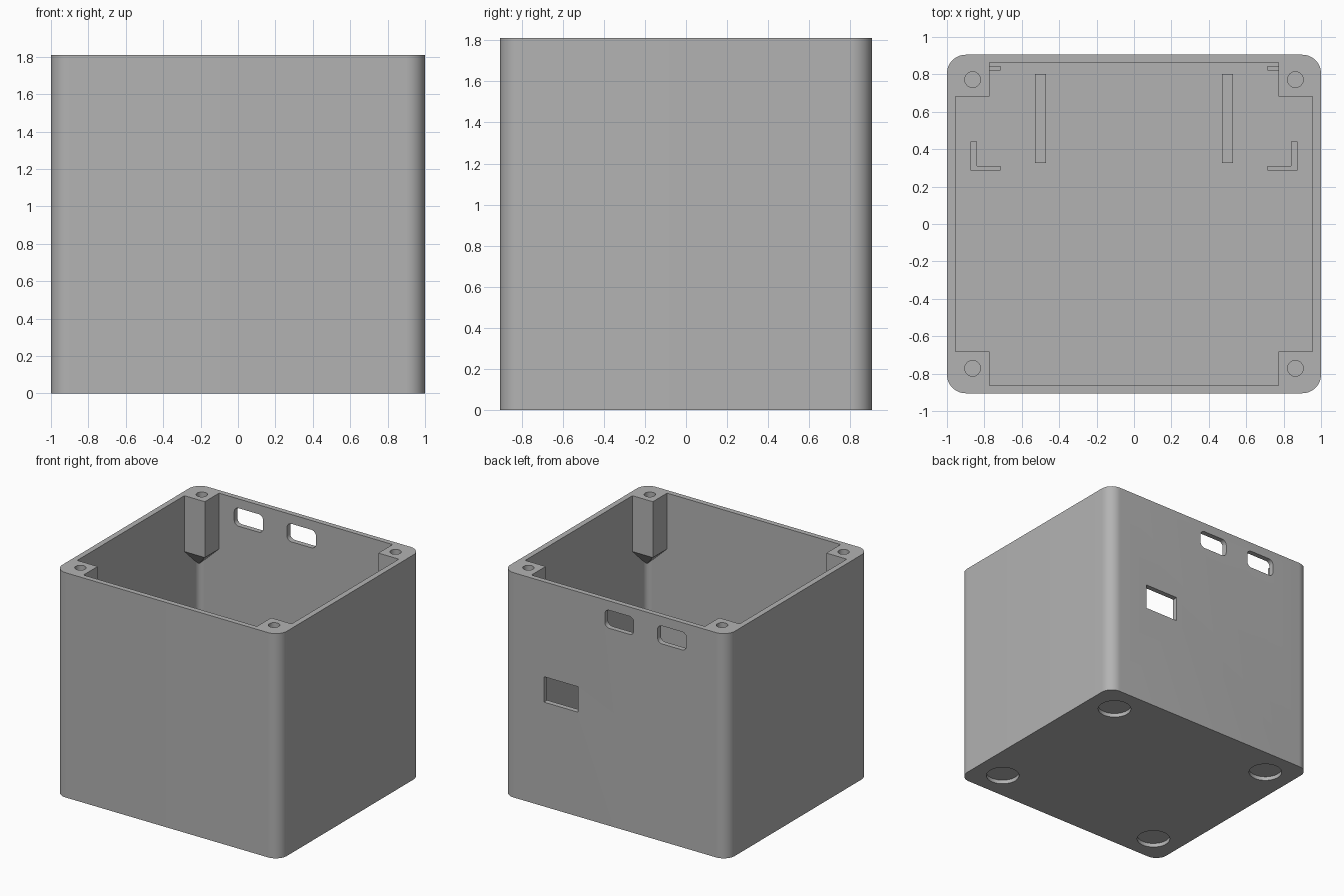
import bpy, bmesh, math
from mathutils import Matrix, Vector

default = bpy.data.objects.get("Cube")
if default:
    bpy.data.objects.remove(default, do_unlink=True)

HALF_X, HALF_Y, HEIGHT = 1.0, 0.905, 1.81
IN_X, IN_Y, FLOOR = 0.955, 0.863, 0.065
CORNERS = [(sx, sy) for sx in (-1, 1) for sy in (-1, 1)]

grey = bpy.data.materials.new("light_grey_plastic")
grey.use_nodes = True
grey.diffuse_color = (0.45, 0.45, 0.45, 1)
grey.node_tree.nodes["Principled BSDF"].inputs["Base Color"].default_value = grey.diffuse_color


def make(name, bm):
    bmesh.ops.recalc_face_normals(bm, faces=bm.faces)
    mesh = bpy.data.meshes.new(name)
    bm.to_mesh(mesh)
    bm.free()
    mesh.materials.append(grey)
    obj = bpy.data.objects.new(name, mesh)
    bpy.context.collection.objects.link(obj)
    return obj


def prism(name, x0, x1, y0, y1, z0, z1, radius=0, axis="Z", steps=12):
    """Box whose edges along one axis may be rounded."""
    bm = bmesh.new()
    size = Vector((x1 - x0, y1 - y0, z1 - z0))
    centre = Vector((x0 + x1, y0 + y1, z0 + z1)) / 2
    bmesh.ops.create_cube(bm, size=1, matrix=Matrix.Translation(centre) @ Matrix.Diagonal((*size, 1)))
    if radius:
        i = "XYZ".index(axis)
        edges = [e for e in bm.edges
                 if abs(e.verts[0].co[i] - e.verts[1].co[i]) > size[i] / 2]
        bmesh.ops.bevel(bm, geom=edges, offset=radius, segments=steps,
                        profile=0.5, affect="EDGES")
    return make(name, bm)


def cylinder(name, x, y, z0, z1, radius):
    bm = bmesh.new()
    bmesh.ops.create_cone(bm, cap_ends=True, segments=40, radius1=radius, radius2=radius,
                          depth=z1 - z0, matrix=Matrix.Translation((x, y, (z0 + z1) / 2)))
    return make(name, bm)


def corner_post(sx, sy):
    """Square post with an underside tapering into the wall corner."""
    bm = bmesh.new()
    for x in (0.773, 0.965):
        for y in (0.682, 0.873):
            outer = x > 0.9 and y > 0.8
            for z in (1.18 if outer else 1.36, 2.0):
                bm.verts.new((x * sx, y * sy, z))
    bmesh.ops.convex_hull(bm, input=bm.verts)
    return make("post_helper", bm)


def combine(target, tools, operation):
    """Apply booleans and remove the helper solids."""
    for tool in tools:
        mod = target.modifiers.new("cut", "BOOLEAN")
        mod.operation, mod.object, mod.solver = operation, tool, "EXACT"
    graph = bpy.context.evaluated_depsgraph_get()
    graph.update()
    result = bpy.data.meshes.new_from_object(target.evaluated_get(graph))
    target.modifiers.clear()
    target.data = result
    for tool in tools:
        bpy.data.objects.remove(tool, do_unlink=True)


# Open box with the corner posts left standing in the cavity
case = prism("case_body", -HALF_X, HALF_X, -HALF_Y, HALF_Y, 0, HEIGHT, 0.1)
cavity = prism("cavity_helper", -IN_X, IN_X, -IN_Y, IN_Y, FLOOR, 1.9, 0.05)
combine(cavity, [corner_post(sx, sy) for sx, sy in CORNERS], "DIFFERENCE")
combine(case, [cavity], "DIFFERENCE")

# Screw holes, foot recesses and back wall openings
cutters = []
for sx, sy in CORNERS:
    cutters.append(cylinder("screw_helper", sx * 0.863, sy * 0.772, 1.5, 1.9, 0.042))
    cutters.append(cylinder("foot_helper", sx * 0.758, sy * 0.67, -0.1, 0.032, 0.126))
for x0, x1 in ((-0.638, -0.38), (-0.168, 0.09)):
    cutters.append(prism("slot_helper", x0, x1, 0.8, 1.0, 1.59, 1.735, 0.04, "Y", 6))
cutters.append(prism("port_helper", 0.33, 0.632, 0.8, 1.0, 0.84, 1.045))
combine(case, cutters, "DIFFERENCE")

# Board rails and L-shaped corner guides on the floor
SINK = FLOOR - 0.01
for sx, side in ((1, "left"), (-1, "right")):
    prism(f"{side}_board_rail", sx * 0.5 - 0.03, sx * 0.5 + 0.03, 0.325, 0.803, SINK, FLOOR + 0.07)
    for end, edge, inward in (("front", 0.285, 1), ("back", 0.846, -1)):
        def span(a, b):
            return sorted((a, b))
        xs, ys = span(sx * 0.875, sx * 0.715), span(edge, edge + inward * 0.026)
        guide = prism(f"{side}_{end}_guide", *xs, *ys, SINK, FLOOR + 0.15)
        xs, ys = span(sx * 0.875, sx * 0.84), span(edge, edge + inward * 0.155)
        leg = prism("leg_helper", *xs, *ys, SINK, FLOOR + 0.15)
        combine(guide, [leg], "UNION")

# Smooth the rounded surfaces only
bpy.ops.object.select_all(action="DESELECT")
case.select_set(True)
bpy.context.view_layer.objects.active = case
bpy.ops.object.shade_smooth_by_angle(angle=math.radians(30))
